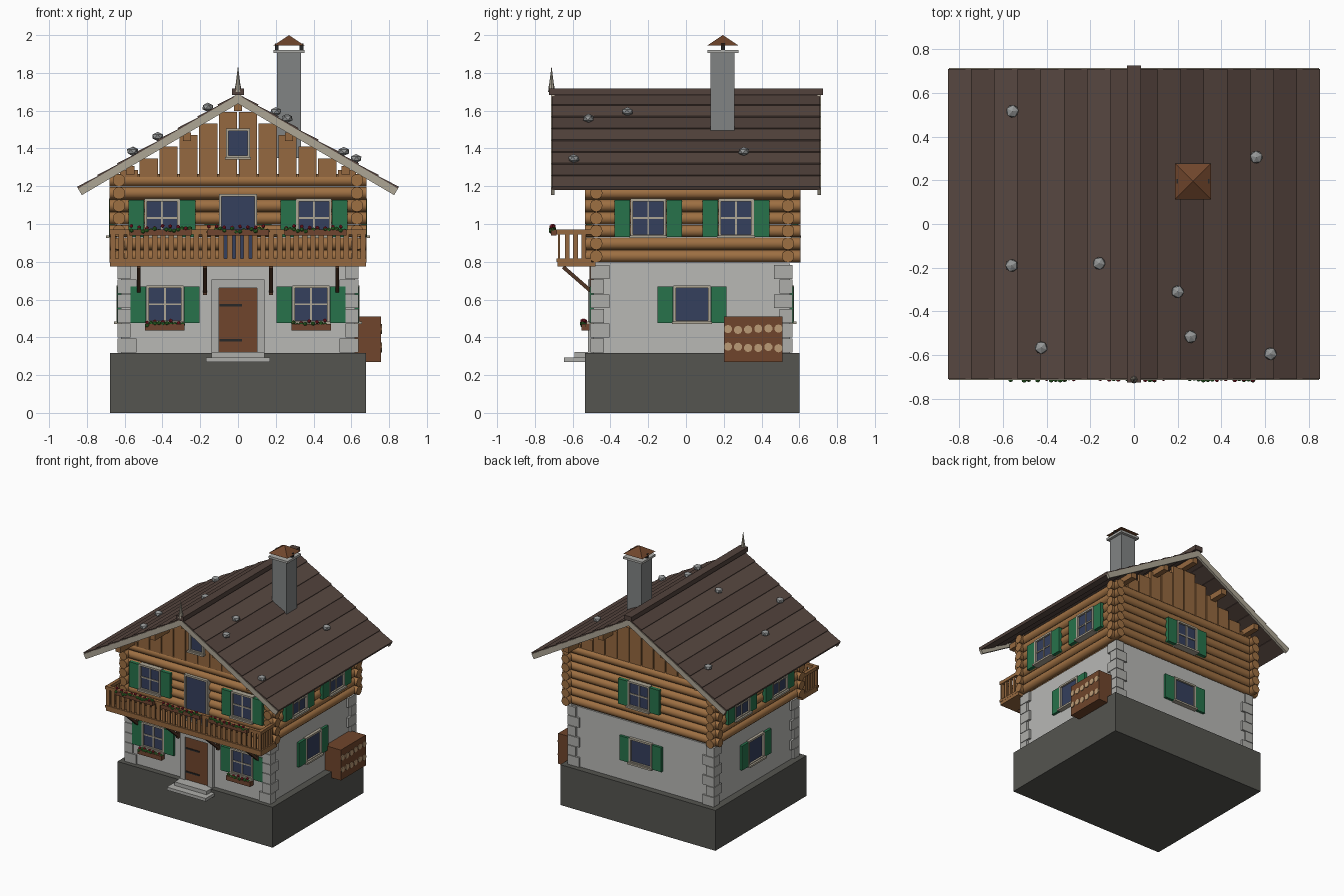
import bpy, bmesh, math, random
from mathutils import Matrix, Vector

if "Cube" in bpy.data.objects:
    bpy.data.objects.remove(bpy.data.objects["Cube"])

random.seed(4)
COL = dict(wood=(.30, .14, .05), log=(.34, .16, .055), dark=(.08, .035, .018), roof=(.085, .055, .045),
           roof2=(.10, .066, .054), trim=(.42, .38, .30), green=(.02, .17, .07), glass=(.035, .05, .11),
           plaster=(.48, .48, .46), quoin=(.42, .42, .40), base=(.09, .09, .08), stone=(.30, .31, .31),
           door=(.16, .06, .025), red=(.35, .015, .03), leaf=(.04, .2, .03), cut=(.50, .33, .18),
           iron=(.02, .02, .02), chimney=(.22, .23, .23), planter=(.16, .06, .03))
MATS = {}
for key, c in COL.items():
    MATS[key] = bpy.data.materials.new(key)
    MATS[key].diffuse_color = (*c, 1)
I = Matrix.Identity(4)


def box(bm, x0, x1, y0, y1, z0, z1, M=I):
    m = M @ Matrix.Translation(((x0 + x1) / 2, (y0 + y1) / 2, (z0 + z1) / 2))
    bmesh.ops.create_cube(bm, size=1, matrix=m @ Matrix.Diagonal((x1 - x0, y1 - y0, z1 - z0, 1)))


def rod(bm, a, b, r, r2=None, seg=12):
    a, b = Vector(a), Vector(b)
    q = (b - a).to_track_quat('Z', 'Y').to_matrix().to_4x4()
    bmesh.ops.create_cone(bm, cap_ends=True, segments=seg, radius1=r, radius2=r if r2 is None else r2,
                          depth=(b - a).length, matrix=Matrix.Translation((a + b) / 2) @ q)


def ball(bm, p, r, flat=1, sub=1):
    m = Matrix.Translation(p) @ Matrix.Rotation(random.uniform(0, 6), 4, 'Z') @ Matrix.Diagonal((1, 1, flat, 1))
    bmesh.ops.create_icosphere(bm, subdivisions=sub, radius=r, matrix=m)


def finish(bm, name, mat, smooth=False):
    me = bpy.data.meshes.new(name)
    bm.to_mesh(me)
    bm.free()
    ob = bpy.data.objects.new(name, me)
    bpy.context.collection.objects.link(ob)
    me.materials.append(MATS[mat])
    if smooth:
        bpy.ops.object.select_all(action='DESELECT')
        ob.select_set(True)
        bpy.context.view_layer.objects.active = ob
        bpy.ops.object.shade_smooth_by_angle(angle=math.radians(40))


def boxes(name, mat, *items):
    bm = bmesh.new()
    for it in items:
        box(bm, *it)
    finish(bm, name, mat)


# Foundation, plaster storey, corner stones
boxes('foundation', 'base', (-.677, .677, -.535, .6, 0, .318))
boxes('ground_floor_walls', 'plaster', (-.62, .62, -.49, .55, .318, .79))
bm = bmesh.new()
for sx in (-1, 1):
    for yo, sy in ((-.505, 1), (.565, -1)):
        for k in range(6):
            a, b = ((.10, .07), (.07, .10))[k % 2]
            xs = sorted((sx * .638, sx * (.638 - a)))
            ys = sorted((yo, yo + sy * b))
            box(bm, *xs, *ys, .32 + k * .078, .32 + k * .078 + .074)
finish(bm, 'corner_stones', 'quoin')

# Crossing log walls
bm = bmesh.new()
for k in range(7):
    z = .829 + k * .067
    for y in (-.475, .54):
        rod(bm, (-.68, y, z), (.68, y, z), .033)
    for x in (-.63, .63):
        rod(bm, (x, -.535, z), (x, .605, z), .033)
finish(bm, 'log_walls', 'log', True)

# Gable planks and purlins
bm = bmesh.new()
for y in (-.49, .545):
    for sx in (-1, 1):
        for k in range(6):
            xs = sorted((sx * (k * .105 + .004), sx * (k * .105 + .101)))
            box(bm, *xs, y - .012, y + .012, 1.25, 1.655 - .585 * (k + 1) * .105)
finish(bm, 'gable_planks', 'wood')
boxes('purlins', 'wood', *[(x - .022, x + .022, -.68, .68, z - .022, z + .022)
      for x, z in ((0, 1.62), (.27, 1.462), (-.27, 1.462), (.57, 1.285), (-.57, 1.285))])

# Roof courses, verge boards, ridge
slope = math.atan(.585)
length = .85 / math.cos(slope)
step = length / 8
for side, ang in (('right', 0), ('left', math.pi)):
    M = Matrix.Rotation(ang, 4, 'Z') @ Matrix.Translation((0, 0, 1.69)) @ Matrix.Rotation(slope, 4, 'Y')
    for parity, mat in ((0, 'roof'), (1, 'roof2')):
        bm = bmesh.new()
        for k in range(parity, 8, 2):
            T = M @ Matrix.Translation((k * step, 0, -.010)) @ Matrix.Rotation(-.06, 4, 'Y')
            box(bm, -.012 if k else 0, step, -.71, .71, -.012, .008, T)
        finish(bm, f'roof_boards_{side}_{parity + 1}', mat)
    bm = bmesh.new()
    for y in (-.705, .705):
        box(bm, -.01, length, y - .01, y + .01, -.046, -.006, M)
    finish(bm, f'verge_boards_{side}', 'trim')
boxes('ridge_cap', 'roof', (-.033, .033, -.725, .725, 1.682, 1.718))
bm = bmesh.new()
rod(bm, (0, -.712, 1.70), (0, -.712, 1.735), .018, .014, 8)
rod(bm, (0, -.712, 1.735), (0, -.712, 1.83), .013, .001, 8)
finish(bm, 'finial', 'trim')

# Roof stones
bm = bmesh.new()
for x, y in ((-.557, .516), (-.56, -.19), (-.16, -.18), (-.425, -.566),
             (.56, .306), (.2, -.31), (.26, -.516), (.625, -.594)):
    ball(bm, (x, y, 1.712 - .585 * abs(x)), .032, .75)
finish(bm, 'roof_stones', 'stone')

# Chimney
boxes('chimney', 'chimney', (.207, .333, .131, .257, 1.35, 1.905))
boxes('chimney_slab', 'quoin', (.187, .353, .113, .279, 1.905, 1.922))
boxes('chimney_posts', 'iron', *[(x - .01, x + .01, .186, .206, 1.92, 1.955) for x in (.205, .336)])
bm = bmesh.new()
bmesh.ops.create_cone(bm, cap_ends=True, segments=4, radius1=.117, radius2=0, depth=.055,
                      matrix=Matrix.Translation((.27, .195, 1.9725)) @ Matrix.Rotation(math.pi / 4, 4, 'Z'))
finish(bm, 'chimney_hood', 'door')


# Windows: local x along the wall, -y outward
def window(name, pos, ang, w, h, bars=True, shutters=True, sill=True):
    M = Matrix.Translation(pos) @ Matrix.Rotation(math.radians(ang), 4, 'Z')
    a, t = w / 2, .014
    bm = bmesh.new()
    box(bm, -a, a, -.006, .02, 0, h, M)
    finish(bm, name + '_glass', 'glass')
    bm = bmesh.new()
    for s in (-1, 1):
        box(bm, *sorted((s * a, s * (a + t))), -.02, .02, -t, h + t, M)
    box(bm, -a, a, -.02, .02, h, h + t, M)
    box(bm, -a, a, -.02, .02, -t, 0, M)
    if sill:
        box(bm, -a - .02, a + .02, -.034, .02, -t - .006, -t + .008, M)
    if bars:
        box(bm, -.005, .005, -.012, 0, 0, h, M)
        box(bm, -a, a, -.012, 0, h / 2 - .005, h / 2 + .005, M)
    finish(bm, name + '_frame', 'trim')
    if shutters:
        bm = bmesh.new()
        for s in (-1, 1):
            box(bm, *sorted((s * (a + .016), s * (a + .098))), -.018, .01, -.014, h + .008, M)
        finish(bm, name + '_shutters', 'green')


for sx, side in ((-1, 'left'), (1, 'right')):
    window('front_ground_window_' + side, (sx * .387, -.492, .49), 0, .168, .17)
    window('front_upper_window_' + side, (sx * .402, -.51, .945), 0, .16, .175)
    window(side + '_ground_window', (sx * .622, .032, .49), sx * 90, .17, .17, False)
    for k, y in enumerate((-.2, .265)):
        window(f'{side}_upper_window_{k + 1}', (sx * .664, y, .945), sx * 90, .16, .175)
window('back_ground_window', (0, .552, .49), 180, .17, .17, False)
window('back_upper_window', (0, .575, .945), 180, .16, .175)
window('attic_window', (0, -.505, 1.362), 0, .1, .13, False, False)
window('balcony_door', (0, -.51, .81), 0, .175, .335, False, False, False)

# Front door, surround and steps
boxes('door', 'door', (-.1, .1, -.51, -.48, .318, .66))
boxes('door_surround', 'quoin', (-.14, -.1, -.52, -.48, .318, .705), (.1, .14, -.52, -.48, .318, .705),
      (-.1, .1, -.52, -.48, .66, .705))
boxes('door_hinges', 'iron', *[(-.098, .02, -.515, -.505, z - .006, z + .006) for z in (.385, .57)])
boxes('door_steps', 'quoin', (-.17, .17, -.645, -.5, .27, .294), (-.14, .14, -.59, -.5, .294, .322))

# Balcony deck, railing, brackets
boxes('balcony_deck', 'wood', (-.677, .677, -.68, -.48, .775, .8))
rails = []
for z0, z1 in ((.80, .818), (.945, .97)):
    rails += [(-.68, .68, -.685, -.66, z0, z1)]
    rails += [(x - .013, x + .013, -.685, -.5, z0, z1) for x in (-.665, .665)]
boxes('balcony_rails', 'wood', *rails)
n = 31
bal = [(x - .014, x + .014, -.678, -.666, .8, .95) for x in [-.662 + 1.324 * k / (n - 1) for k in range(n)]]
bal += [(x - .006, x + .006, y - .012, y + .012, .8, .95) for x in (-.665, .665) for y in (-.628, -.585, -.542)]
boxes('balcony_balusters', 'wood', *bal)
bm = bmesh.new()
for x in (-.525, -.175, .175, .525):
    M = Matrix.Translation((x, -.575, .707)) @ Matrix.Rotation(math.atan2(-.135, .155), 4, 'X')
    box(bm, -.01, .01, -.1, .1, -.01, .01, M)
    box(bm, x - .01, x + .01, -.51, -.485, .625, .775)
finish(bm, 'balcony_brackets', 'dark')


# Flower boxes
def flowers(name, x0, x1, y, z, depth, height):
    boxes(name + '_box', 'planter', (x0, x1, y - depth / 2, y + depth / 2, z - height, z))
    leaf, red = bmesh.new(), bmesh.new()
    n = int((x1 - x0) / .02)
    for k in range(n):
        x = x0 + (k + .5) * (x1 - x0) / n
        ball(leaf, (x, y - random.uniform(0, depth / 2), z + random.uniform(-.012, .008)), .013, .9)
        if k % 2 == 0:
            ball(red, (x, y - random.uniform(0, depth / 2), z + random.uniform(.005, .02)), .011)
    finish(leaf, name + '_leaves', 'leaf')
    finish(red, name + '_blooms', 'red')


for sx, side in ((-1, 'left'), (1, 'right')):
    flowers('window_flowers_' + side, sx * .387 - .105, sx * .387 + .105, -.532, .47, .04, .035)
for k, x in enumerate((-.41, 0, .41)):
    flowers(f'balcony_flowers_{k + 1}', x - .165, x + .165, -.7, .97, .03, .03)

# Firewood stack
boxes('firewood_rack', 'door', (.6, .757, .2, .512, .27, .51))
bm = bmesh.new()
for z in (.345, .445):
    for k in range(6):
        y = .222 + k * .0535
        zz = z + random.uniform(-.006, .006)
        rod(bm, (.7, y, zz), (.762, y, zz), .022, seg=10)
finish(bm, 'firewood_logs', 'cut')

for m in bpy.data.materials:
    if m.users and not m.is_grease_pencil:
        m.use_nodes = True
        m.node_tree.nodes["Principled BSDF"].inputs["Base Color"].default_value = m.diffuse_color
